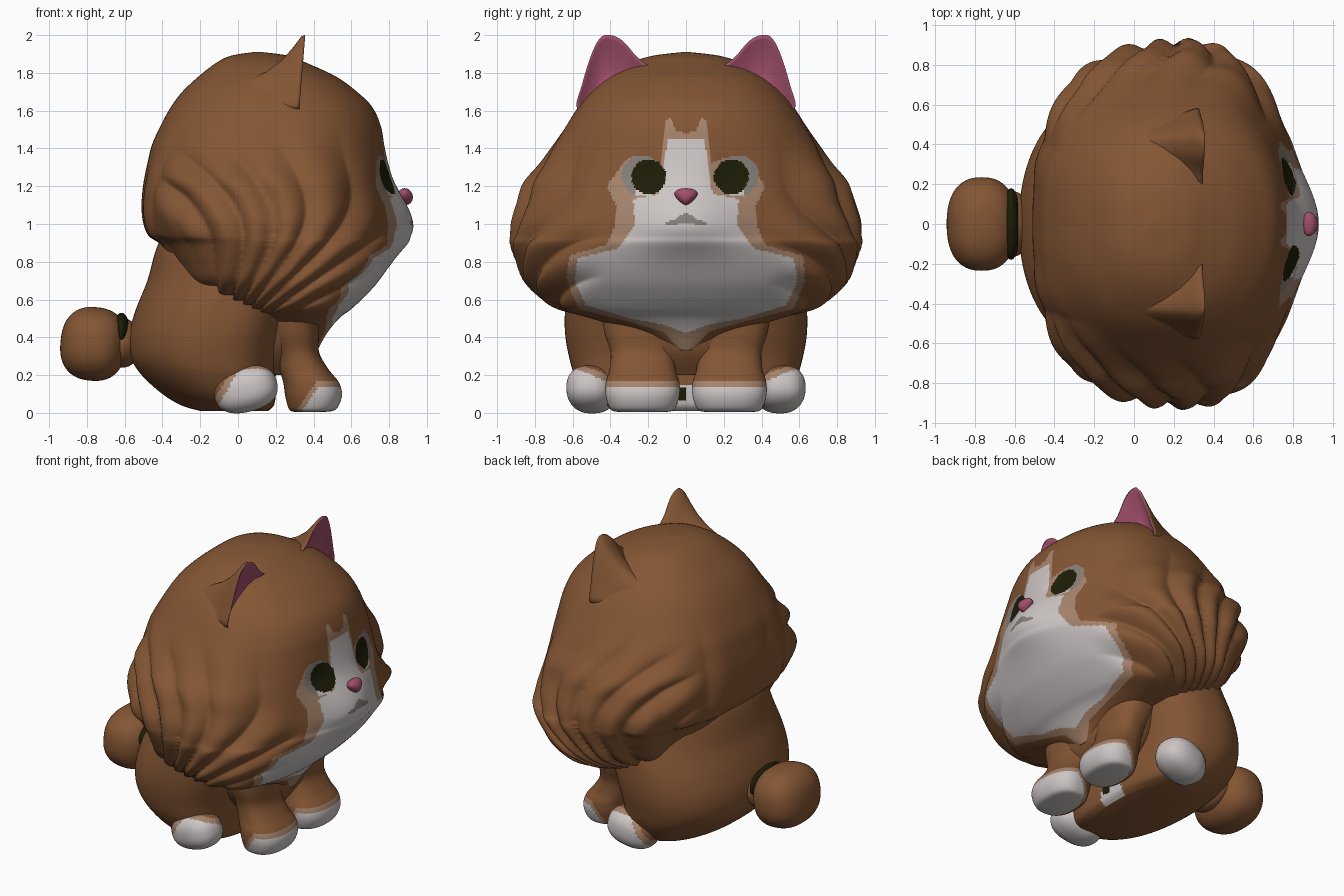
import bpy, bmesh, math
from mathutils import Vector, Matrix

old = bpy.data.objects.get("Cube")
if old:
    bpy.data.objects.remove(old)


def material(name, r, g, b):
    m = bpy.data.materials.new(name)
    m.use_nodes = True
    m.diffuse_color = (r, g, b, 1)
    bsdf = m.node_tree.nodes["Principled BSDF"]
    bsdf.inputs["Base Color"].default_value = (r, g, b, 1)
    bsdf.inputs["Roughness"].default_value = 0.8
    return m


MATS = [material("ginger fur", .23, .092, .034), material("white fur", .60, .56, .55),
        material("tan fur edge", .38, .23, .15), material("grey", .24, .21, .19),
        material("pink", .35, .078, .145), material("dark eye", .012, .012, .002)]
GINGER, WHITE, TAN, GREY, PINK, DARK = range(len(MATS))


def finish(name, bm, paint=None):
    """Turn a bmesh into a smooth object, painted by a rule on face centres."""
    bmesh.ops.recalc_face_normals(bm, faces=bm.faces)
    for f in bm.faces:
        f.smooth = True
        f.material_index = paint(f.calc_center_median()) if paint else GINGER
    me = bpy.data.meshes.new(name)
    bm.to_mesh(me)
    bm.free()
    for m in MATS:
        me.materials.append(m)
    ob = bpy.data.objects.new(name, me)
    bpy.context.collection.objects.link(ob)


def spline(rows, steps):
    """Smooth curve through rows of numbers."""
    out, last = [], len(rows) - 1
    for i in range(last):
        a, b, c, d = (rows[min(max(i + k, 0), last)] for k in (-1, 0, 1, 2))
        for s in range(steps):
            t = s / steps
            out.append([q + .5 * t * (r - p + t * (2 * p - 5 * q + 4 * r - e
                        + t * (3 * (q - r) + e - p))) for p, q, r, e in zip(a, b, c, d)])
    return out + [list(rows[-1])]


def loft(name, rows, y0=0, segs=48, steps=5, front=2.0, back=2.0, warp=0, shape=None, paint=None):
    """Stack rings given as height, back x, front x and half width."""
    bm = bmesh.new()
    rings = []
    for z, xb, xf, w in spline(rows, steps):
        xm = xb + .54 * (xf - xb)
        ring = []
        for i in range(segs):
            a = (i / segs * 2 - 1) * math.pi
            a -= warp * math.sin(a)
            c, s = math.cos(a), math.sin(a)
            p = back if c < 0 else front
            c, s = (math.copysign(abs(v) ** (2 / p), v) for v in (c, s))
            v = Vector((xm + c * (xf - xm if c > 0 else xm - xb), y0 + s * w, z))
            if shape:
                v = shape(v, Vector((c, s, 0)))
            ring.append(bm.verts.new(v))
        rings.append(ring)
    for lo, hi in zip(rings, rings[1:]):
        for i in range(segs):
            j = (i + 1) % segs
            bm.faces.new((lo[i], lo[j], hi[j], hi[i]))
    bm.faces.new(rings[0])
    bm.faces.new(rings[-1])
    finish(name, bm, paint)


def blob(name, loc, size, rot=(0, 0, 0), power=2.0, taper=0, paint=None):
    """Rounded ellipsoid; a higher power makes it boxier, taper widens its top."""
    bm = bmesh.new()
    bmesh.ops.create_uvsphere(bm, u_segments=56, v_segments=40, radius=1)
    for v in bm.verts:
        v.co /= sum(abs(k) ** power for k in v.co) ** (1 / power)
        v.co.y *= 1 + taper * v.co.z
    turn = Matrix.Translation(loc)
    for k, axis in zip(rot, "XYZ"):
        turn = turn @ Matrix.Rotation(k, 4, axis)
    bm.transform(turn @ Matrix.Diagonal((*size, 1)))
    finish(name, bm, paint)


def inside(poly, y, z):
    hit = False
    for (a, b), (c, d) in zip(poly, poly[1:] + poly[:1]):
        if (b > z) != (d > z) and y < a + (z - b) * (c - a) / (d - b):
            hit = not hit
    return hit


def ease(v, a, b):
    t = min(max((v - a) / (b - a), 0), 1)
    return t * t * (3 - 2 * t)


# Face markings as half outlines in width and height
white_patch = [(-.01, 1.45), (.1, 1.45), (.115, 1.3), (.14, 1.16), (.28, 1.13), (.27, 1),
               (.3, .95), (.36, .87), (.57, .82), (.59, .7), (.53, .57), (.3, .5), (.13, .47), (-.01, .42)]
tan_patch = [(-.01, 1.48), (.05, 1.49), (.08, 1.56), (.11, 1.55), (.12, 1.44), (.13, 1.32),
             (.2, 1.35), (.28, 1.36), (.32, 1.34), (.42, 1.2), (.37, 1.1), (.38, .98), (.42, .89),
             (.62, .83), (.63, .7), (.57, .55), (.33, .49), (.12, .43), (.04, .34), (-.01, .33)]
mouth = [(-.01, 1.06), (.02, 1.05), (.06, 1.025), (.11, 1.01), (.1, .99), (.05, .998), (-.01, 1)]


def disc(y, z, cy, cz, r):
    return math.hypot(y - cy, z - cz) < r


def face_paint(c):
    y, z = abs(c.y), c.z
    eye = .24 if c.y > 0 else .197
    if c.x < .3:
        return GINGER
    if disc(y, z, eye, 1.25, .092):
        return DARK
    if disc(y, z, eye + .035, 1.255, .11):
        return GREY if y > eye + .07 or z > 1.32 else WHITE
    if inside(mouth, y, z):
        return GREY
    return WHITE if inside(white_patch, y, z) else TAN if inside(tan_patch, y, z) else GINGER


def fur(v, out):
    """Push out the muzzle and comb locks that fan up from under the cheeks."""
    if out.x > 0:
        tall = .23 if v.z > 1 else .14
        v.x += .11 * math.exp(-(v.y / .29) ** 2 - ((v.z - 1) / tall) ** 2)
        v.x -= .02 * math.exp(-((abs(v.y) - .22) / .09) ** 2 - ((v.z - 1.25) / .09) ** 2)
    fan = math.atan2(v.z - .35, v.x - .05 + .12 * math.sin(v.z * 5))
    wave = abs(math.sin(fan * 12 + .5 * math.sin(v.z * 7) + (.6 if v.y > 0 else 0)))
    mask = ease(abs(v.y), .4, .65) * (1 - ease(v.z, 1.15, 1.6)) * ease(v.z, .4, .6)
    rear = (1 - ease(v.x, -.35, -.1)) * (1 - ease(v.z, 1.2, 1.7)) * ease(abs(v.y), .05, .4)
    lock = abs(math.sin(v.y * 11 + v.z * 1.5))
    return v + out.normalized() * (.05 * mask * (wave - .65) + .02 * rear * (lock - .6))


# Head with its mane, from chin to crown
loft("head", [(.33, .3, .42, .05), (.42, .15, .47, .25), (.5, .05, .535, .5), (.55, -.06, .6, .67),
              (.62, -.2, .675, .77), (.7, -.3, .745, .845), (.8, -.36, .805, .885), (.89, -.41, .835, .915),
              (.94, -.475, .825, .915), (1.02, -.505, .815, .91), (1.12, -.51, .8, .88), (1.22, -.5, .785, .845),
              (1.32, -.48, .78, .765), (1.42, -.455, .77, .7), (1.52, -.41, .755, .635), (1.62, -.355, .71, .57),
              (1.7, -.295, .63, .505), (1.78, -.21, .52, .415), (1.85, -.12, .37, .3), (1.89, -.04, .27, .18),
              (1.91, .08, .13, .02)],
     segs=310, steps=10, front=2.15, back=2.5, warp=.5, shape=fur, paint=face_paint)
blob("nose", (.885, 0, 1.145), (.04, .055, .045), rot=(0, -.35, 0), taper=.5, paint=lambda c: PINK)


def belly_paint(c):
    if c.x > .1 and disc(c.y, c.z, -.03, .1, .035):
        return DARK
    return WHITE if c.x > .1 and disc(c.y, c.z, .01, .05, .1) else GINGER


# Sitting body with haunches, and the chest above the front legs
loft("body", [(.01, -.2, .16, .32), (.04, -.3, .19, .45), (.1, -.4, .2, .53), (.2, -.51, .2, .59),
              (.3, -.57, .21, .62), (.42, -.575, .24, .64), (.55, -.54, .28, .64), (.7, -.48, .35, .62),
              (.9, -.42, .35, .55), (1.1, -.3, .3, .4)],
     segs=180, steps=8, front=2.9, back=2.15, warp=.3, paint=belly_paint)
loft("chest", [(.2, .1, .33, .25), (.32, 0, .41, .36), (.45, 0, .44, .42), (.6, 0, .45, .45)],
     segs=160, steps=12, warp=.5, paint=face_paint)


def front_paint(c):
    edge = c.x - .7 * c.z
    return WHITE if edge > .33 and c.z < .14 else TAN if edge > .3 and c.z < .17 else GINGER


def hind_paint(c):
    edge = c.x - .6 * c.z
    top = .18 + .4 * (abs(c.y) - .45)
    return WHITE if edge > -.13 and c.z < top else TAN if edge > -.17 and c.z < top + .035 else GINGER


def ear(name, side):
    """Front outline of a rounded triangle with a hollow, its back sloping wide into the head."""
    outline = spline([(.2, 1.84), (.26, 1.885), (.33, 1.965), (.39, 1.998), (.45, 1.99), (.5, 1.9),
                      (.55, 1.74), (.575, 1.61), (.43, 1.64), (.28, 1.74), (.2, 1.84)], 5)[:-1]
    layers = [(.3, .6), (.315, .82), (.335, .94), (.34, 1), (.32, .98), (.28, .84),
              (.22, .66), (.14, .5), (.02, .34), (-.12, .18)]
    hollow_depth = 3
    bm = bmesh.new()
    rings = []
    for n, (x, k) in enumerate(layers):
        wide = k if n <= hollow_depth else math.sqrt(k)
        rings.append([bm.verts.new((x + .08 * (z - 1.8), side * (.4 + (y - .4) * wide),
                                    1.62 + (z - 1.62) * k)) for y, z in outline])
    hollow = [bm.faces.new(rings[0])]
    for n, (a, b) in enumerate(zip(rings, rings[1:])):
        for i in range(len(a)):
            j = (i + 1) % len(a)
            f = bm.faces.new((a[i], a[j], b[j], b[i]))
            if n < hollow_depth:
                hollow.append(f)
    bm.faces.new(rings[-1])
    pink = {f.calc_center_median().to_tuple(4) for f in hollow}
    finish(name, bm, lambda c: PINK if c.to_tuple(4) in pink else GINGER)


# Paired legs, paws and ears
for side, word in ((1, "left"), (-1, "right")):
    loft("front_leg_" + word, [(.005, .3, .46, .13), (.02, .27, .52, .17), (.09, .25, .55, .195),
                               (.16, .24, .535, .195), (.23, .22, .48, .175), (.32, .2, .43, .17),
                               (.42, .15, .43, .2), (.52, .1, .43, .22)],
         y0=side * .23, segs=96, steps=9, front=2.3, back=2.5, paint=front_paint)
    blob("hind_paw_" + word, (.04, side * .5, .125), (.17, .13, .12), rot=(0, -.25, side * .15),
         power=2.4, paint=hind_paint)
    ear("ear_" + word, side)

# Tail puff, its stem and dark band
blob("tail", (-.765, 0, .365), (.175, .235, .195), rot=(0, .1, 0), power=2.4)
blob("tail_stem", (-.61, 0, .37), (.1, .165, .13))
blob("tail_band", (-.617, 0, .43), (.045, .18, .1), paint=lambda c: DARK)
